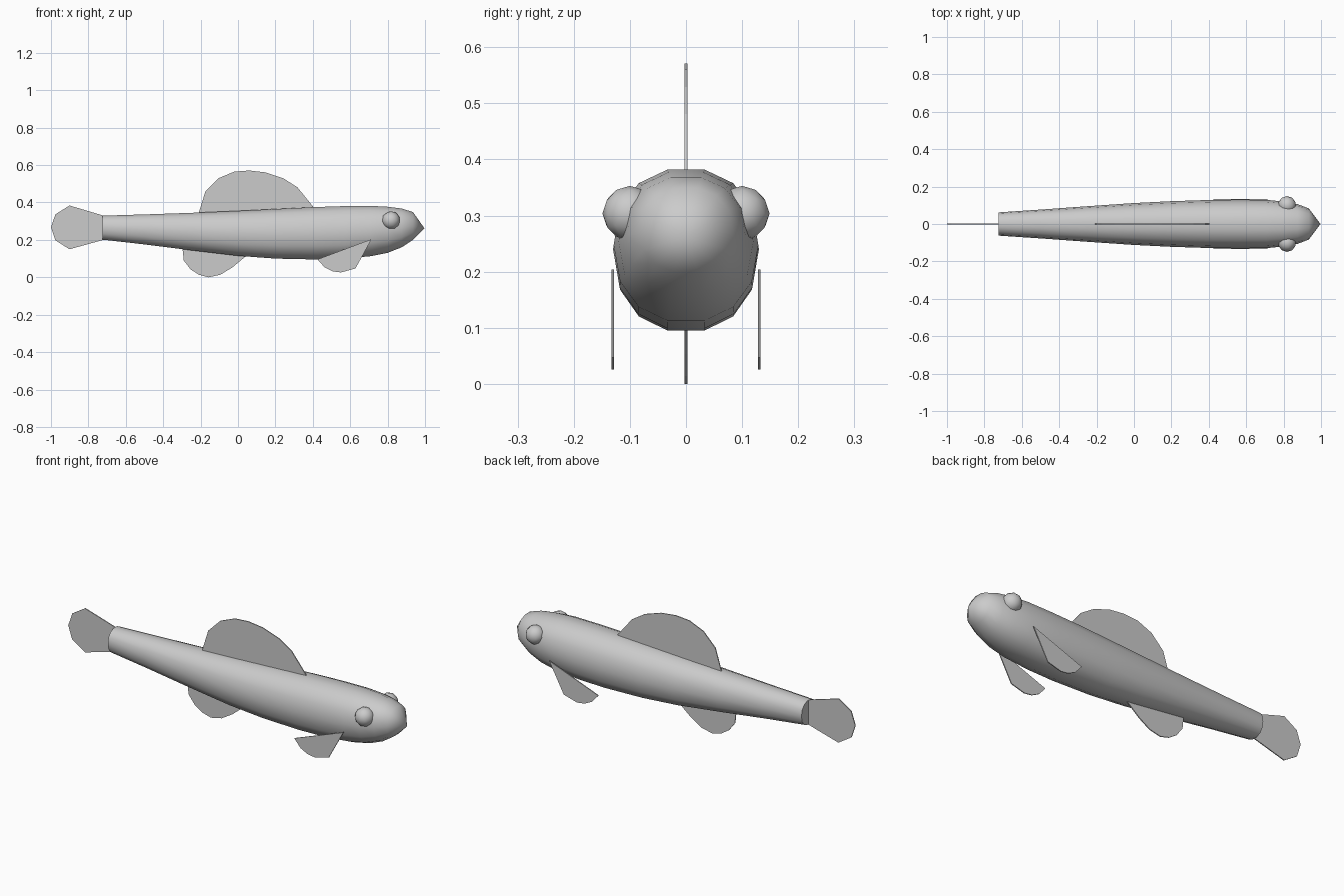
import bpy, bmesh
from math import sin, cos, pi, copysign, radians

if "Cube" in bpy.data.objects:
    bpy.data.objects.remove(bpy.data.objects["Cube"])


def make_object(name, bm, smooth=None):
    bmesh.ops.recalc_face_normals(bm, faces=bm.faces[:])
    me = bpy.data.meshes.new(name)
    bm.to_mesh(me)
    bm.free()
    ob = bpy.data.objects.new(name, me)
    bpy.context.collection.objects.link(ob)
    if smooth:
        bpy.ops.object.select_all(action='DESELECT')
        ob.select_set(True)
        bpy.context.view_layer.objects.active = ob
        bpy.ops.object.shade_smooth_by_angle(angle=radians(smooth))
    return ob


def fin(name, outline, y=0.0, t=0.005):
    # flat plate from an x-z outline
    bm = bmesh.new()
    face = bm.faces.new([bm.verts.new((x, y - t / 2, z)) for x, z in outline])
    ext = bmesh.ops.extrude_face_region(bm, geom=[face], use_keep_orig=True)
    bmesh.ops.translate(bm, vec=(0, t, 0),
                        verts=[v for v in ext['geom'] if isinstance(v, bmesh.types.BMVert)])
    return make_object(name, bm)


def bulge(v):
    return copysign(abs(v) ** 0.9, v)


# body: 14-sided rings lofted from tail to nose (x, bottom, top, half width)
SIDES = 14
stations = [(-0.725, 0.200, 0.331, 0.062), (-0.50, 0.174, 0.338, 0.077),
            (-0.25, 0.142, 0.347, 0.095), (0.0, 0.112, 0.358, 0.112),
            (0.20, 0.097, 0.368, 0.122), (0.42, 0.092, 0.379, 0.129),
            (0.57, 0.096, 0.384, 0.130), (0.71, 0.110, 0.385, 0.129),
            (0.80, 0.128, 0.380, 0.120), (0.875, 0.158, 0.370, 0.106),
            (0.935, 0.198, 0.351, 0.083)]
bm = bmesh.new()
rings = []
for x, lo, hi, w in stations:
    mid, h = (lo + hi) / 2, (hi - lo) / 2
    rings.append([bm.verts.new((x, w * bulge(cos(2 * pi * i / SIDES)),
                                mid + h * bulge(sin(2 * pi * i / SIDES))))
                  for i in range(SIDES)])
for a, b in zip(rings, rings[1:]):
    for i in range(SIDES):
        j = (i + 1) % SIDES
        bm.faces.new((a[i], a[j], b[j], b[i]))
bm.faces.new(rings[0])
tip = bm.verts.new((0.997, 0, 0.262))
for i in range(SIDES):
    bm.faces.new((rings[-1][i], rings[-1][(i + 1) % SIDES], tip))
make_object("body", bm, 50)

# centre-line fins
fin("dorsal_fin", [(-0.21, 0.345), (-0.174, 0.46), (-0.104, 0.53), (-0.02, 0.565),
                   (0.06, 0.571), (0.147, 0.561), (0.243, 0.529), (0.318, 0.481),
                   (0.404, 0.375)])
fin("anal_fin", [(-0.297, 0.155), (-0.29, 0.09), (-0.254, 0.043), (-0.21, 0.014),
                 (-0.158, 0.0), (-0.094, 0.014), (-0.03, 0.053), (0.045, 0.115)])
fin("tail_fin", [(-0.72, 0.33), (-0.901, 0.384), (-0.976, 0.337), (-1.0, 0.268),
                 (-0.977, 0.198), (-0.901, 0.15), (-0.72, 0.2)])

# paired side fins and eyes
for side, s in (("right", -1), ("left", 1)):
    fin(side + "_pectoral_fin", [(0.714, 0.204), (0.425, 0.096), (0.463, 0.053),
                                 (0.505, 0.032), (0.55, 0.026), (0.628, 0.047)], y=0.1305 * s)
    bm = bmesh.new()
    bmesh.ops.create_icosphere(bm, subdivisions=2, radius=0.049)
    bmesh.ops.translate(bm, vec=(0.818, 0.1 * s, 0.304), verts=bm.verts[:])
    make_object(side + "_eye", bm, 40)
